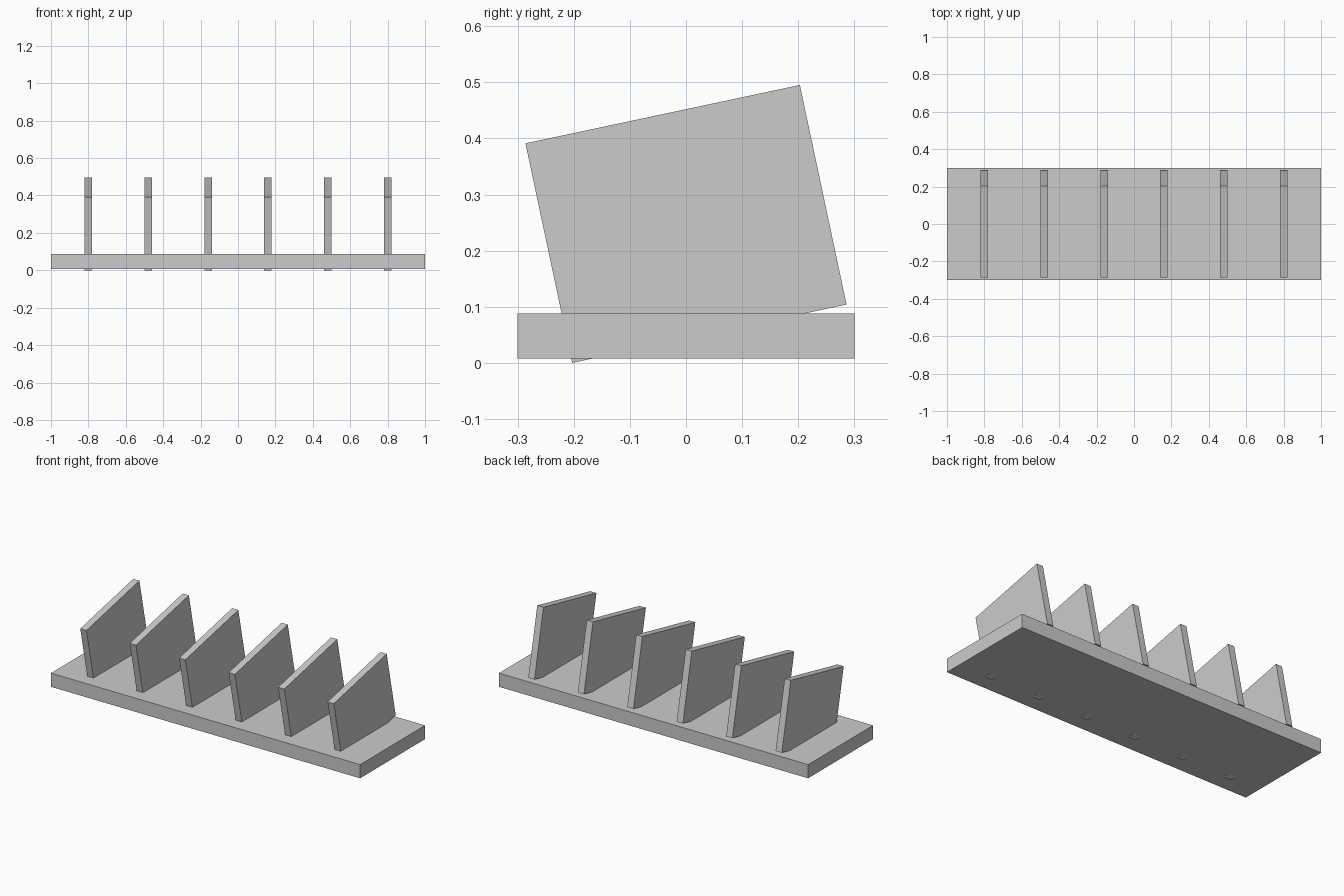
import bpy
from math import radians, sin, cos

if "Cube" in bpy.data.objects:
    bpy.data.objects.remove(bpy.data.objects["Cube"])

TILT = radians(12)
DEPTH, HEIGHT = 0.5, 0.4


def box(name, size, location, tilt=0.0):
    bpy.ops.mesh.primitive_cube_add(size=1, location=location, rotation=(tilt, 0, 0))
    ob = bpy.context.object
    ob.name = name
    ob.scale = size
    return ob


# Flat base, lifted slightly because the divider corners poke out beneath it
box("base", (2.0, 0.6, 0.08), (0, 0, 0.048))

# Six tilted dividers whose lowest corners rest on z = 0
centre_z = DEPTH / 2 * sin(TILT) + HEIGHT / 2 * cos(TILT)
for i in range(6):
    box(f"divider_{i + 1}", (0.04, DEPTH, HEIGHT), (-0.8 + 0.32 * i, 0, centre_z), TILT)
